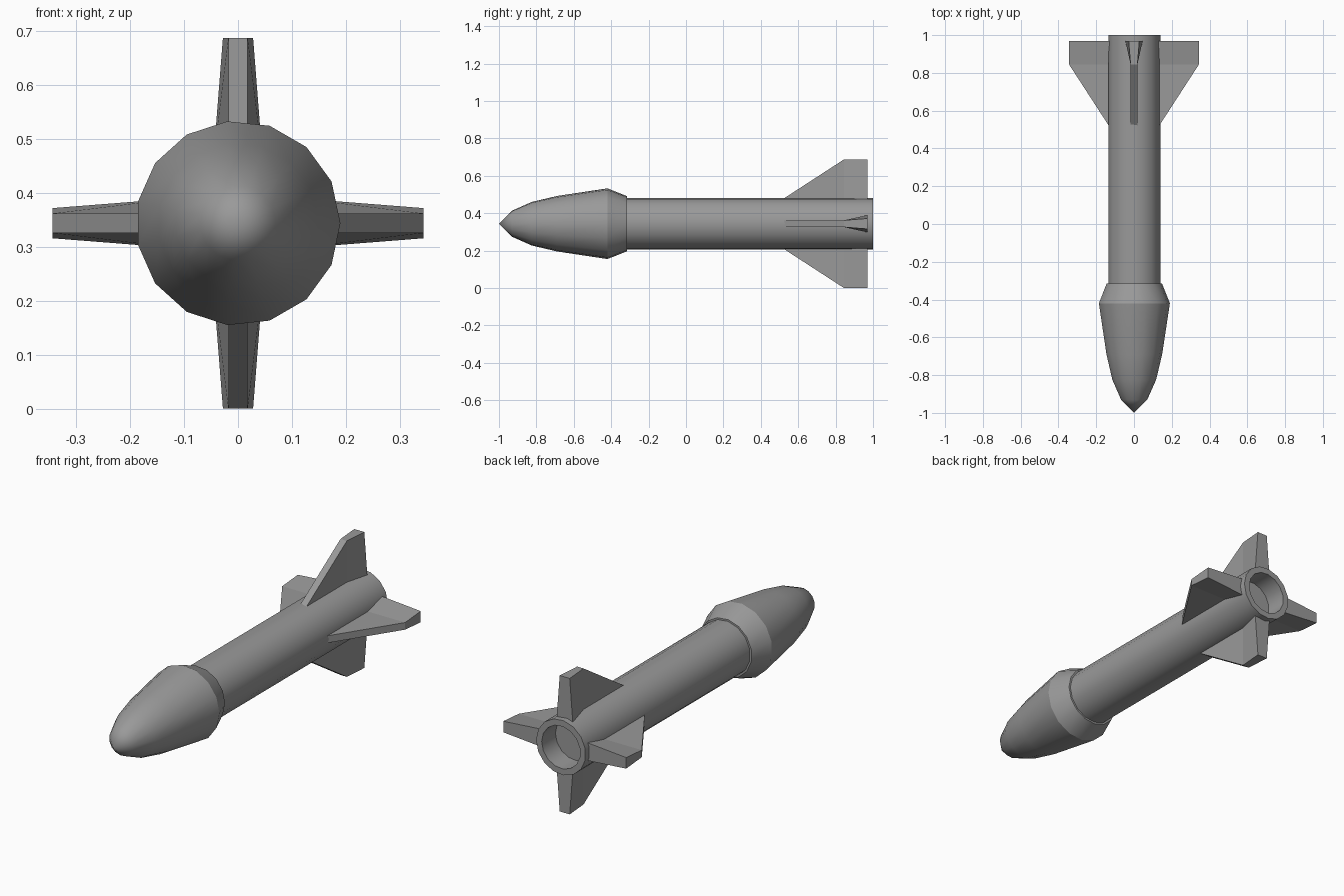
import bpy, bmesh, math
from mathutils import Matrix

if "Cube" in bpy.data.objects:
    bpy.data.objects.remove(bpy.data.objects["Cube"])

CENTRE_Z = 0.344
SIDES = 15

grey = bpy.data.materials.new("plain grey")
grey.diffuse_color = (0.32, 0.32, 0.32, 1)
grey.use_nodes = True
grey.node_tree.nodes["Principled BSDF"].inputs["Base Color"].default_value = grey.diffuse_color


def finish(name, bm, smooth):
    bmesh.ops.recalc_face_normals(bm, faces=bm.faces)
    mesh = bpy.data.meshes.new(name)
    bm.to_mesh(mesh)
    bm.free()
    mesh.materials.append(grey)
    obj = bpy.data.objects.new(name, mesh)
    obj.location.z = CENTRE_Z
    bpy.context.collection.objects.link(obj)
    if smooth:
        bpy.ops.object.select_all(action='DESELECT')
        obj.select_set(True)
        bpy.context.view_layer.objects.active = obj
        bpy.ops.object.shade_smooth_by_angle(angle=math.radians(28))
    return obj


def lathe(name, profile):
    """Rings of (y, radius) along the y axis; both ends are capped."""
    bm = bmesh.new()
    rings = []
    for y, r in profile:
        if r == 0:
            rings.append([bm.verts.new((0, y, 0))] * SIDES)
        else:
            rings.append([bm.verts.new((r * math.cos(a), y, r * math.sin(a)))
                          for a in (math.tau * i / SIDES for i in range(SIDES))])
    for a, b in zip(rings, rings[1:]):
        for i in range(SIDES):
            j = (i + 1) % SIDES
            bm.faces.new(dict.fromkeys((a[i], a[j], b[j], b[i])))
    for ring in (rings[0], rings[-1]):
        if ring[0] is not ring[1]:
            bm.faces.new(ring)
    return finish(name, bm, True)


def fin(name, angle):
    """Thin plate that flares behind the swept leading edge."""
    bm = bmesh.new()
    root, tip = 0.115, 0.344
    # (y, radius, half thickness)
    outline = [(0.492, root, 0.018), (0.845, tip, 0.018), (0.97, tip, 0.028),
               (0.97, root, 0.046), (0.845, root, 0.018)]
    left, right = ([bm.verts.new((s * t, y, r)) for y, r, t in outline]
                   for s in (-1, 1))
    for side in (left, right):
        bm.faces.new((side[0], side[1], side[4]))
        bm.faces.new((side[1], side[2], side[3], side[4]))
    for i in range(5):
        j = (i + 1) % 5
        bm.faces.new((left[i], left[j], right[j], right[i]))
    bm.transform(Matrix.Rotation(angle, 4, 'Y'))
    return finish(name, bm, False)


# Pointed warhead with tapered rear collar
lathe("nose", [(-1, 0), (-0.93, 0.07), (-0.825, 0.117), (-0.69, 0.149),
               (-0.42, 0.19), (-0.315, 0.148)])

# Long tube with a recessed exhaust
lathe("body_tube", [(-0.34, 0.139), (1, 0.139), (1, 0.108), (0.89, 0.108)])

# Four tail fins
for k, side in enumerate(("top", "right", "bottom", "left")):
    fin(side + "_fin", k * math.pi / 2)
